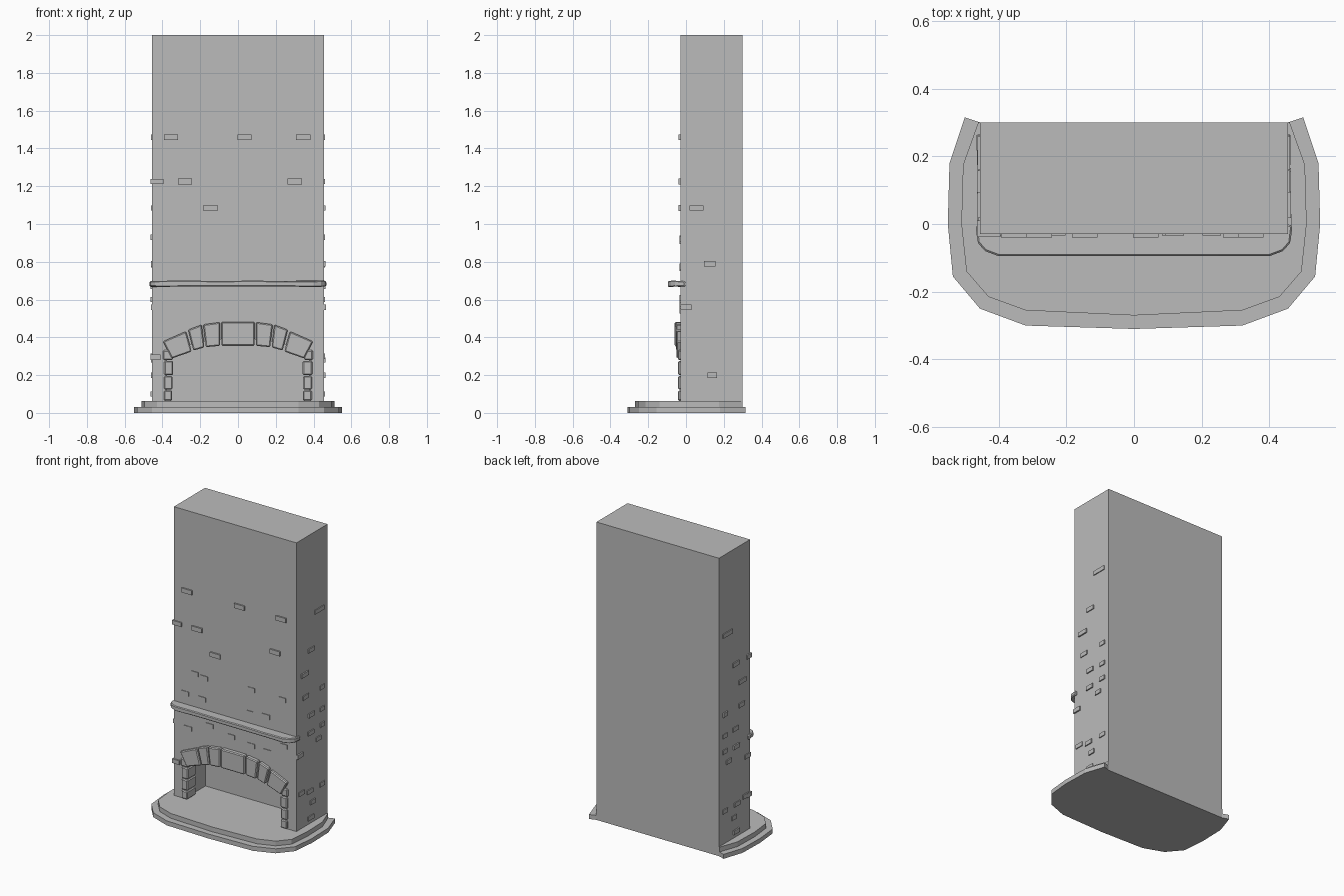
import bpy
import bmesh
import math
import random
from mathutils import Vector

random.seed(4)
cube = bpy.data.objects.get("Cube")
if cube:
    bpy.data.objects.remove(cube, do_unlink=True)

GREY = (0.5, 0.5, 0.5, 1)
stone = bpy.data.materials.new("stone grey")
stone.use_nodes = True
stone.diffuse_color = GREY
stone.node_tree.nodes["Principled BSDF"].inputs["Base Color"].default_value = GREY

FRONT, BACK, HALF = -0.03, 0.3, 0.455


def finish(name, bm):
    bmesh.ops.recalc_face_normals(bm, faces=bm.faces)
    mesh = bpy.data.meshes.new(name)
    bm.to_mesh(mesh)
    bm.free()
    mesh.materials.append(stone)
    obj = bpy.data.objects.new(name, mesh)
    bpy.context.collection.objects.link(obj)
    return obj


def add_prism(bm, points, shift):
    """Extrude a closed outline of 3D points along a vector."""
    face = bm.faces.new([bm.verts.new(p) for p in points])
    out = bmesh.ops.extrude_face_region(bm, geom=[face], use_keep_orig=True)
    verts = [v for v in out["geom"] if isinstance(v, bmesh.types.BMVert)]
    bmesh.ops.translate(bm, verts=verts, vec=Vector(shift))


def add_box(bm, x, y, z):
    outline = [(x[0], y[0], z[0]), (x[1], y[0], z[0]),
               (x[1], y[1], z[0]), (x[0], y[1], z[0])]
    add_prism(bm, outline, (0, 0, z[1] - z[0]))


def slab(name, half, z0, z1):
    """Horizontal slab from the right half of a symmetric outline."""
    outline = half + [(-x, y) for x, y in reversed(half) if x > 0]
    bm = bmesh.new()
    add_prism(bm, [(x, y, z0) for x, y in outline], (0, 0, z1 - z0))
    return finish(name, bm)


# Two-step hearth
slab("hearth_lower_step", [(0.455, 0.3), (0.5, 0.315), (0.545, 0.18), (0.55, 0), (0.535, -0.155),
                           (0.455, -0.25), (0.32, -0.3), (0, -0.31)], 0, 0.03)
slab("hearth_upper_step", [(0.46, 0.3), (0.505, 0.175), (0.51, 0), (0.495, -0.14),
                           (0.43, -0.215), (0.32, -0.255), (0, -0.27)], 0.03, 0.062)

# Chimney block with an arched firebox cut into it
bm = bmesh.new()
add_box(bm, (-HALF, HALF), (FRONT, BACK), (0.03, 2))
chimney = finish("chimney", bm)

arch = [(0.375, 0.062), (0.375, 0.3), (0.25, 0.36), (0.17, 0.38), (0.09, 0.39)]
arch += [(-x, z) for x, z in reversed(arch)]
bm = bmesh.new()
add_prism(bm, [(x, -0.2, z) for x, z in arch], (0, 0.39, 0))
cutter = finish("firebox_cutter", bm)
cutter.hide_render = True
cut = chimney.modifiers.new("firebox", 'BOOLEAN')
cut.operation = 'DIFFERENCE'
cut.solver = 'EXACT'
cut.object = cutter
bpy.context.view_layer.objects.active = chimney
bpy.ops.object.modifier_apply(modifier=cut.name)
bpy.data.objects.remove(cutter, do_unlink=True)


def soften(obj, width):
    bevel = obj.modifiers.new("worn edges", 'BEVEL')
    bevel.width = width
    bevel.segments = 1


# Arch stones, keystone in the middle
wedges = [
    [(0.095, 0.355), (0.17, 0.348), (0.184, 0.468), (0.095, 0.48)],
    [(0.178, 0.347), (0.236, 0.33), (0.264, 0.44), (0.192, 0.467)],
    [(0.245, 0.325), (0.35, 0.288), (0.398, 0.378), (0.275, 0.432)],
]
bm = bmesh.new()
add_prism(bm, [(x, -0.06, z) for x, z in
               [(-0.088, 0.355), (0.088, 0.355), (0.088, 0.482), (-0.088, 0.482)]], (0, 0.1, 0))
for i, wedge in enumerate(wedges):
    for side in (-1, 1):
        add_prism(bm, [(side * x, -0.058 + 0.004 * i, z) for x, z in wedge], (0, 0.1, 0))
soften(finish("arch_stones", bm), 0.006)

# Stacked stones either side of the opening
for name, side in (("left_jamb_stones", 1), ("right_jamb_stones", -1)):
    bm = bmesh.new()
    levels = (0.062, 0.122, 0.198, 0.278, 0.335)
    for low, high in zip(levels, levels[1:]):
        inner = 0.346 + random.uniform(-0.004, 0.004)
        outer = 0.394 + random.uniform(-0.004, 0.004)
        add_box(bm, (side * inner, side * outer), (-0.042, 0.05), (low + 0.002, high - 0.003))
    soften(finish(name, bm), 0.006)

# Mantel shelf wrapping the front corners, slightly uneven
shelf = slab("mantel_shelf", [(0.45, 0), (0.468, -0.005), (0.462, -0.055), (0.44, -0.08), (0.4, -0.095),
                              (0.25, -0.095), (0.1, -0.095)], 0.668, 0.698)
for v in shelf.data.vertices:
    v.co.z += random.uniform(-0.003, 0.003)
soften(shelf, 0.005)

# Bricks standing proud of the front: x, z
bold = [(-0.355, 1.46), (0.035, 1.46), (0.345, 1.46), (-0.28, 1.225), (0.3, 1.225), (-0.145, 1.085)]
faint = [(-0.3, 0.92), (-0.23, 0.91), (0.12, 0.925), (0.35, 0.92), (-0.37, 0.77), (-0.245, 0.765),
         (0.11, 0.765), (0.23, 0.775), (-0.35, 0.54), (-0.19, 0.6), (-0.03, 0.57), (0.12, 0.55),
         (0.24, 0.54), (0.36, 0.61)]
bm = bmesh.new()
for bricks, width, proud in ((bold, 0.075, 0.01), (faint, 0.055, 0.004)):
    for x, z in bricks:
        add_box(bm, (x - width / 2, x + width / 2), (FRONT - proud, FRONT + 0.02), (z - 0.015, z + 0.015))
for z, width in ((1.225, 0.06), (0.295, 0.045)):
    add_box(bm, (-HALF - 0.009, -HALF + width), (FRONT - 0.009, 0.01), (z - 0.014, z + 0.014))
finish("front_bricks", bm)

# Bricks standing proud of both sides: y, z
side_bricks = [(0.21, 1.46, 0.1), (0.125, 1.225, 0.065), (0.055, 1.085, 0.075), (0.065, 0.93, 0.06),
               (0.24, 0.93, 0.045), (0.125, 0.79, 0.06), (0.24, 0.785, 0.045), (0.24, 0.68, 0.045),
               (0.12, 0.67, 0.06), (0.2, 0.6, 0.05), (0.0, 0.56, 0.06), (0.24, 0.28, 0.05),
               (0.11, 0.28, 0.06), (0.02, 0.3, 0.06), (0.14, 0.2, 0.05), (0.12, 0.1, 0.06)]
for name, side in (("left_side_bricks", 1), ("right_side_bricks", -1)):
    bm = bmesh.new()
    for y, z, width in side_bricks:
        proud = random.uniform(0.005, 0.01)
        add_box(bm, (side * (HALF - 0.02), side * (HALF + proud)),
                (max(y - width / 2, FRONT - 0.004), y + width / 2), (z - 0.014, z + 0.014))
    finish(name, bm)
